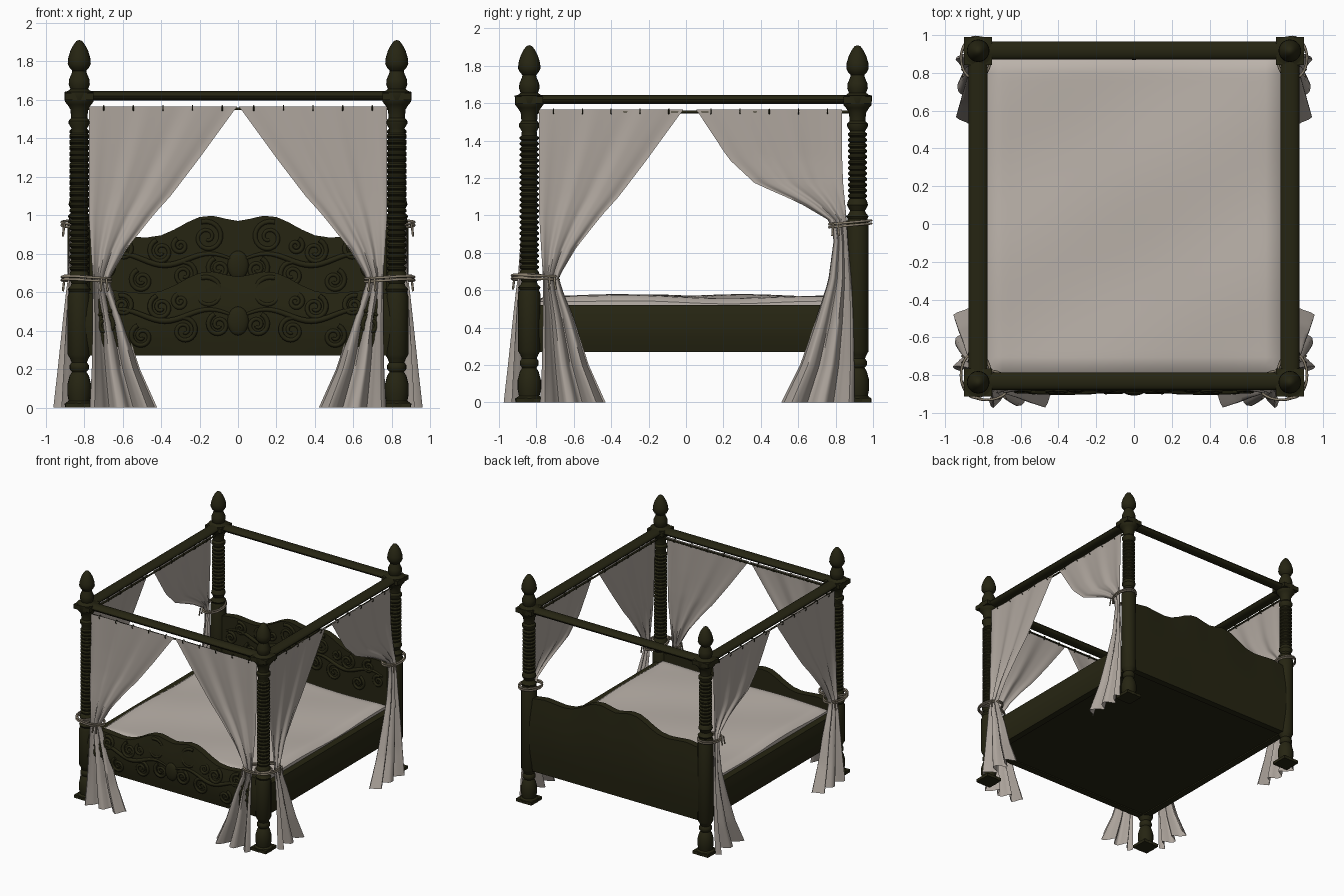
import bpy, bmesh, math
from mathutils import Matrix, Vector

if "Cube" in bpy.data.objects:
    bpy.data.objects.remove(bpy.data.objects["Cube"])


def material(name, rgb):
    m = bpy.data.materials.new(name)
    m.diffuse_color = (*rgb, 1)
    m.use_nodes = True
    m.node_tree.nodes["Principled BSDF"].inputs["Base Color"].default_value = m.diffuse_color
    return m


WOOD = material("dark wood", (0.019, 0.018, 0.006))
CLOTH = material("curtain cloth", (0.42, 0.375, 0.335))
SHEET = material("bed linen", (0.50, 0.45, 0.405))
ROPE = material("tie rope", (0.26, 0.22, 0.16))
PX, FY, BY = 0.825, -0.838, 0.917      # post centres
TAU = math.tau


def lerp(table, x):
    """Piecewise linear lookup, rows sorted by first value."""
    if x <= table[0][0]:
        return table[0][1:]
    for a, b in zip(table, table[1:]):
        if x <= b[0]:
            t = (x - a[0]) / (b[0] - a[0])
            return tuple(p + (q - p) * t for p, q in zip(a[1:], b[1:]))
    return table[-1][1:]


def finish(bm, name, mat, angle=40):
    bmesh.ops.recalc_face_normals(bm, faces=bm.faces)
    me = bpy.data.meshes.new(name)
    bm.to_mesh(me)
    bm.free()
    me.materials.append(mat)
    me.shade_smooth()
    me.set_sharp_from_angle(angle=math.radians(angle))
    ob = bpy.data.objects.new(name, me)
    bpy.context.collection.objects.link(ob)
    return ob


def grid(bm, rows, wrap=False):
    vs = [[bm.verts.new(p) for p in r] for r in rows]
    n = len(vs[0])
    for a, b in zip(vs, vs[1:]):
        for i in range(n if wrap else n - 1):
            j = (i + 1) % n
            bm.faces.new((a[i], a[j], b[j], b[i]))
    return vs


def box(bm, c, s):
    bmesh.ops.create_cube(bm, size=1, matrix=Matrix.Translation(c) @ Matrix.Diagonal((*s, 1)))


def bar(name, axis, c, length, w, h):
    bm = bmesh.new()
    if axis == 'X':
        m = Matrix.Rotation(math.pi / 2, 4, 'Y') @ Matrix.Diagonal((h, w, 1, 1))
    else:
        m = Matrix.Rotation(math.pi / 2, 4, 'X') @ Matrix.Diagonal((w, h, 1, 1))
    bmesh.ops.create_cone(bm, cap_ends=True, segments=16, radius1=0.5, radius2=0.5,
                          depth=length, matrix=Matrix.Translation(c) @ m)
    return finish(bm, name, WOOD)


def tube(name, paths, radius, mat, closed=False):
    cu = bpy.data.curves.new(name, 'CURVE')
    cu.dimensions = '3D'
    cu.bevel_depth, cu.bevel_resolution, cu.use_fill_caps = radius, 1, True
    for path in paths:
        sp = cu.splines.new('POLY')
        sp.points.add(len(path) - 1)
        for pt, p in zip(sp.points, path):
            pt.co = (*p[:3], 1)
            pt.radius = p[3] if len(p) > 3 else 1
        sp.use_cyclic_u = closed
    cu.materials.append(mat)
    ob = bpy.data.objects.new(name, cu)
    bpy.context.collection.objects.link(ob)
    return ob


# Turned posts: foot, plain column, beaded shaft, capital and finial
def post(name, x, y, top):
    prof = [(0, 0), (.074, 0), (.076, .02), (.055, .035), (.062, .07), (.062, .12), (.05, .165),
            (.038, .185), (.05, .2), (.05, .22), (.04, .235), (.048, .255), (.06, .275)]
    prof += [(.06, top - .02), (.052, top), (.06, top + .015), (.046, top + .03),
             (.04, top + .045), (.056, top + .075), (.05, top + .1)]
    z = top + .11
    while z < 1.43:                                   # beads
        prof += [(.041, z), (.051, z + .009), (.051, z + .018), (.041, z + .027)]
        z += .03
    prof += [(.04, 1.45), (.055, 1.475), (.055, 1.49), (.042, 1.505), (.046, 1.55), (.062, 1.575),
             (.075, 1.59), (.078, 1.64), (.06, 1.645), (.046, 1.655), (.055, 1.68), (.053, 1.705),
             (.04, 1.735), (.036, 1.75), (.05, 1.765), (.06, 1.785), (.058, 1.815), (.046, 1.855),
             (.03, 1.885), (.015, 1.905), (0, 1.91)]
    bm = bmesh.new()
    n = 20
    grid(bm, [[(x + r * math.cos(TAU * i / n), y + r * math.sin(TAU * i / n), z)
               for i in range(n)] for r, z in prof], True)
    bmesh.ops.remove_doubles(bm, verts=bm.verts, dist=1e-5)
    box(bm, (x, y, 1.617), (.148, .148, .036))        # square corner block
    box(bm, (x, y, .0125), (.142, .142, .025))        # square plinth
    finish(bm, name, WOOD)


for s, side in ((-1, "left"), (1, "right")):
    post("front_post_" + side, s * PX, FY, .60)
    post("back_post_" + side, s * PX, BY, .98)
    bar("canopy_rail_" + side, 'Y', (s * PX, .04, 1.62), 1.74, .1, .05)
    bar("curtain_rod_" + side, 'Y', (s * PX, .04, 1.553), 1.74, .014, .014)
bar("canopy_rail_front", 'X', (0, -.832, 1.62), 1.64, .094, .05)
bar("canopy_rail_back", 'X', (0, .918, 1.62), 1.64, .094, .05)
bar("curtain_rod_front", 'X', (0, -.838, 1.553), 1.64, .014, .014)


# Boards with a gently bulging cross-section and shaped top edge
def bulge(t):
    return .028 + .022 * math.sin(math.pi * max(0, min(1, t)))


def board(name, half, top, place, z0=.27, cols=48, n=8):
    rows = []
    for i in range(cols + 1):
        u = -half + 2 * half * i / cols
        h = top(u) - z0
        ring = [place(u, bulge(j / n), z0 + h * j / n) for j in range(n + 1)]
        ring += [place(u, -.028, z0 + h * j / n) for j in range(n, -1, -1)]
        rows.append(ring)
    bm = bmesh.new()
    vs = grid(bm, rows, True)
    bm.faces.new(vs[0])
    bm.faces.new(vs[-1])
    finish(bm, name, WOOD)


CREST = [(0, .97), (.06, .98), (.13, .997), (.2, .99), (.26, .965), (.32, .93), (.4, .895),
         (.48, .883), (.56, .89), (.66, .9), (.8, .88)]
FOOT_DROP = .29
board("headboard", .8, lambda u: lerp(CREST, abs(u))[0], lambda u, d, z: (u, BY + d, z))
board("footboard", .8, lambda u: lerp(CREST, abs(u))[0] - FOOT_DROP, lambda u, d, z: (u, FY - d, z))
for s, side in ((-1, "left"), (1, "right")):
    board("side_rail_" + side, .87, lambda u: .52, lambda u, d, z: (s * (.805 + d), u + .04, z), cols=1)

# Base panel under the mattress
bm = bmesh.new()
box(bm, (0, .04, .30), (1.58, 1.72, .04))
finish(bm, "base_panel", WOOD)

# Carved scrolls: (x, z, radius, winding) on half a board, mirrored
SCROLLS = [(.16, .885, .085, 1), (.4, .81, .065, -1), (.6, .82, .055, 1), (.1, .72, .06, -1),
           (.28, .69, .07, 1), (.5, .66, .06, -1), (.69, .72, .05, 1), (.3, .84, .04, -1)]


def carve(name, drop, surface):
    paths = []
    for cx, cz, r, w in SCROLLS:
        for s in (-1, 1):
            p = []
            for i in range(31):
                t = i / 30
                a = 1.2 + w * t * TAU * 1.6
                k = r * (1 - .85 * t)
                x, z = cx + k * math.cos(a), cz - drop + k * math.sin(a)
                p.append((s * x, surface(z), z, 1.1 - .4 * t))
            paths.append(p)
    for s in (-1, 1):                                  # long leaf stems
        p = []
        for i in range(25):
            t = i / 24
            z = .77 - drop + .03 * math.sin(t * TAU * 1.5)
            p.append((s * (.03 + .7 * t), surface(z), z, .6 + .7 * math.sin(math.pi * t)))
        paths.append(p)
    tube(name, paths, .013, WOOD)
    bm = bmesh.new()                                   # centre medallion
    zc = .74 - drop
    bmesh.ops.create_uvsphere(bm, u_segments=20, v_segments=10, radius=1, matrix=Matrix.Translation(
        (0, surface(zc), zc)) @ Matrix.Diagonal((.055, .02, .075, 1)))
    finish(bm, name + "_medallion", WOOD)


carve("headboard_carving", 0, lambda z: BY - .028)
carve("footboard_carving", FOOT_DROP, lambda z: FY - bulge((z - .27) / .34))

# Mattress with a softly rumpled cover
bm = bmesh.new()
N = 40
rows = []
for j in range(N + 1):
    y = -.79 + 1.67 * j / N
    row = []
    for i in range(N + 1):
        x = -.775 + 1.55 * i / N
        edge = min(.775 - abs(x), y + .79, .88 - y)
        z = .568 + .006 * math.sin(5 * x + 3 * y) + .005 * math.sin(7 * y - 4 * x)
        z -= .03 * max(0, 1 - edge / .06) ** 2
        row.append((x, y, z))
    rows.append(row)
grid(bm, rows)
ring = [e for e in bm.edges if e.is_boundary]
new = bmesh.ops.extrude_edge_only(bm, edges=ring)["geom"]
for v in new:
    if isinstance(v, bmesh.types.BMVert):
        v.co.z = .32
finish(bm, "mattress", SHEET)

# Curtain outlines by height: z, outer edge, inner edge, outward offset, fold depth
FRONT = [(0, .77, .42, .085, .05), (.2, .76, .51, .07, .04), (.45, .755, .59, .055, .027),
         (.6, .755, .65, .045, .02), (.67, .755, .67, .04, .015), (.83, .765, .575, .03, .012),
         (1.0, .775, .44, .02, .009), (1.1, .775, .35, .015, .008), (1.29, .775, .205, .01, .007),
         (1.565, .775, .005, .005, .004)]
BACK = [(0, .9, .51, .075, .045), (.2, .9, .61, .06, .035), (.43, .895, .69, .05, .025),
        (.65, .885, .76, .04, .018), (.87, .865, .79, .035, .014), (.97, .86, .77, .033, .012),
        (1.07, .85, .6, .025, .01), (1.17, .84, .37, .018, .008), (1.3, .835, .23, .01, .007),
        (1.565, .835, .055, .005, .004)]


def curtain(name, table, place):
    bm = bmesh.new()
    rows = []
    for j in range(41):
        z = 1.565 * j / 40
        a, b, off, amp = lerp(table, z)
        row = []
        for i in range(29):
            u = i / 28
            fold = math.sin(TAU * 2.75 * u + .6 * z) + .25 * math.sin(TAU * 6 * u)
            row.append(place(a + (b - a) * u, off + .85 * amp * fold, z))
        rows.append(row)
    grid(bm, rows)
    finish(bm, name, CLOTH, 60)
    # small rings on the rod
    rings = []
    for k in range(5):
        u = lerp(table, 1.565)
        c = u[0] + (u[1] - u[0]) * (k + .5) / 5
        rings.append([place(c, .014 * math.cos(TAU * q / 10), 1.556 + .014 * math.sin(TAU * q / 10))
                      for q in range(10)])
    tube(name + "_rings", rings, .003, WOOD, True)


# Rope loop around post and gathered curtain, with two hanging tails
def tieback(name, mid, half, z, place, slope):
    for k, dz in enumerate((-.008, .008)):
        loop = [place(mid + half * math.cos(TAU * i / 28), .008 + .078 * math.sin(TAU * i / 28),
                      z + dz + slope * math.cos(TAU * i / 28)) for i in range(28)]
        tube(f"{name}_loop_{k + 1}", [loop], .007, ROPE, True)
    tails = [[place(mid - half * .7 + d, .072, z), place(mid - half * .7 + d * 1.5, .08, z - .065)]
             for d in (-.012, .012)]
    tube(name + "_tails", tails, .006, ROPE)


for s, side in ((-1, "left"), (1, "right")):
    def front(a, o, z): return (s * a, -.845 - o, z)
    def side_front(a, o, z): return (s * (.83 + o), -a - .01, z)
    def side_back(a, o, z): return (s * (.83 + o), a, z)
    curtain("front_curtain_" + side, FRONT, front)
    curtain("side_front_curtain_" + side, FRONT, side_front)
    curtain("side_back_curtain_" + side, BACK, side_back)
    tieback("front_tie_" + side, .78, .12, .67, front, .008)
    tieback("side_front_tie_" + side, .79, .12, .67, side_front, .005)
    tieback("side_back_tie_" + side, .878, .112, .955, side_back, .01)
